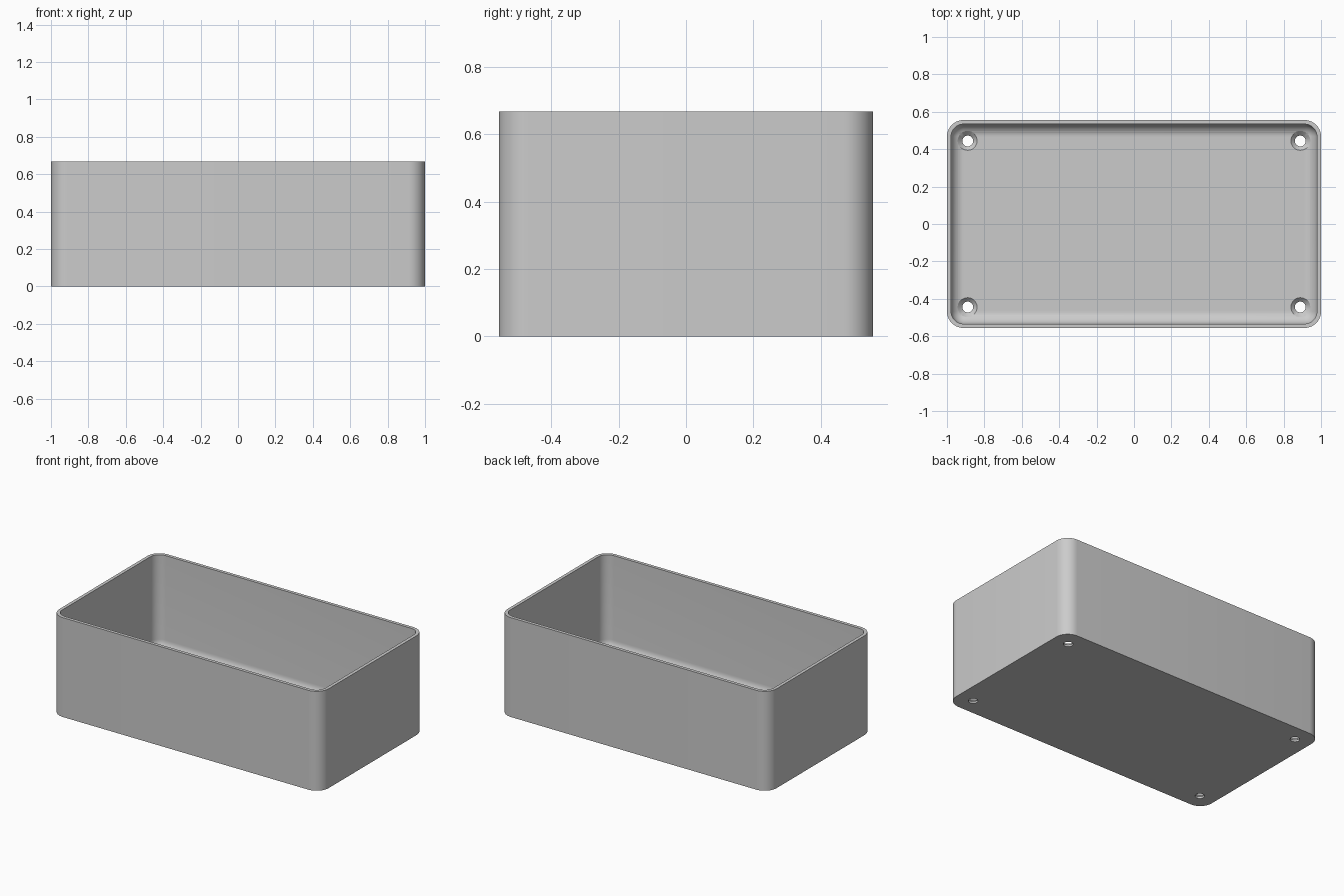
import bpy, bmesh, math

cube = bpy.data.objects.get("Cube")
if cube:
    bpy.data.objects.remove(cube, do_unlink=True)

HX, HY, H = 1.0, 0.556, 0.667      # outer half sizes and height
WALL, FLOOR, R = 0.022, 0.033, 0.089
FILLET = R - WALL
SEG = 10

grey = bpy.data.materials.new("grey plastic")
grey.use_nodes = True
colour = (0.6, 0.6, 0.6, 1)
grey.diffuse_color = colour
grey.node_tree.nodes["Principled BSDF"].inputs["Base Color"].default_value = colour


def make_object(name, bm):
    bmesh.ops.recalc_face_normals(bm, faces=bm.faces)
    mesh = bpy.data.meshes.new(name)
    bm.to_mesh(mesh)
    bm.free()
    mesh.materials.append(grey)
    obj = bpy.data.objects.new(name, mesh)
    bpy.context.collection.objects.link(obj)
    return obj


def loft(bm, rings):
    """Join rings of equal length with quads and cap both ends."""
    rings = [[bm.verts.new(p) for p in ring] for ring in rings]
    for a, b in zip(rings, rings[1:]):
        for i in range(len(a)):
            j = (i + 1) % len(a)
            bm.faces.new((a[i], a[j], b[j], b[i]))
    bm.faces.new(rings[0])
    bm.faces.new(rings[-1])


def rounded_ring(inset, z):
    """Rounded rectangle, inset from the outer wall."""
    r = max(R - inset, 0.004)
    pts = []
    for k, (sx, sy) in enumerate([(1, 1), (-1, 1), (-1, -1), (1, -1)]):
        for i in range(SEG + 1):
            a = math.pi / 2 * (k + i / SEG)
            pts.append((sx * (HX - inset - r) + r * math.cos(a),
                        sy * (HY - inset - r) + r * math.sin(a), z))
    return pts


def circle(x, y, r, z, n=32):
    return [(x + r * math.cos(2 * math.pi * i / n),
             y + r * math.sin(2 * math.pi * i / n), z) for i in range(n)]


# Open box: outer wall, rim, inner wall, rounded floor edge
bm = bmesh.new()
rings = [rounded_ring(0, 0), rounded_ring(0, H), rounded_ring(WALL, H)]
for i in range(SEG + 1):
    a = math.pi / 2 * i / SEG
    rings.append(rounded_ring(WALL + FILLET * (1 - math.cos(a)),
                              FLOOR + FILLET * (1 - math.sin(a))))
loft(bm, rings)
box = make_object("open_box", bm)

# Countersunk screw holes in the four corners of the floor
bm = bmesh.new()
for sx in (-1, 1):
    for sy in (-1, 1):
        x, y = sx * 0.889, sy * 0.444
        loft(bm, [circle(x, y, r, z) for r, z in
                  ((0.029, -0.05), (0.029, 0.012), (0.054, FLOOR + 0.004), (0.054, 0.15))])
cutter = make_object("screw_hole_cutter", bm)
cutter.hide_render = True

cut = box.modifiers.new("screw_holes", "BOOLEAN")
cut.operation = "DIFFERENCE"
cut.solver = "EXACT"
cut.object = cutter
bpy.ops.object.select_all(action="DESELECT")
bpy.context.view_layer.objects.active = box
box.select_set(True)
bpy.ops.object.modifier_apply(modifier=cut.name)
bpy.data.objects.remove(cutter, do_unlink=True)
bpy.ops.object.shade_smooth_by_angle(angle=math.radians(30))
